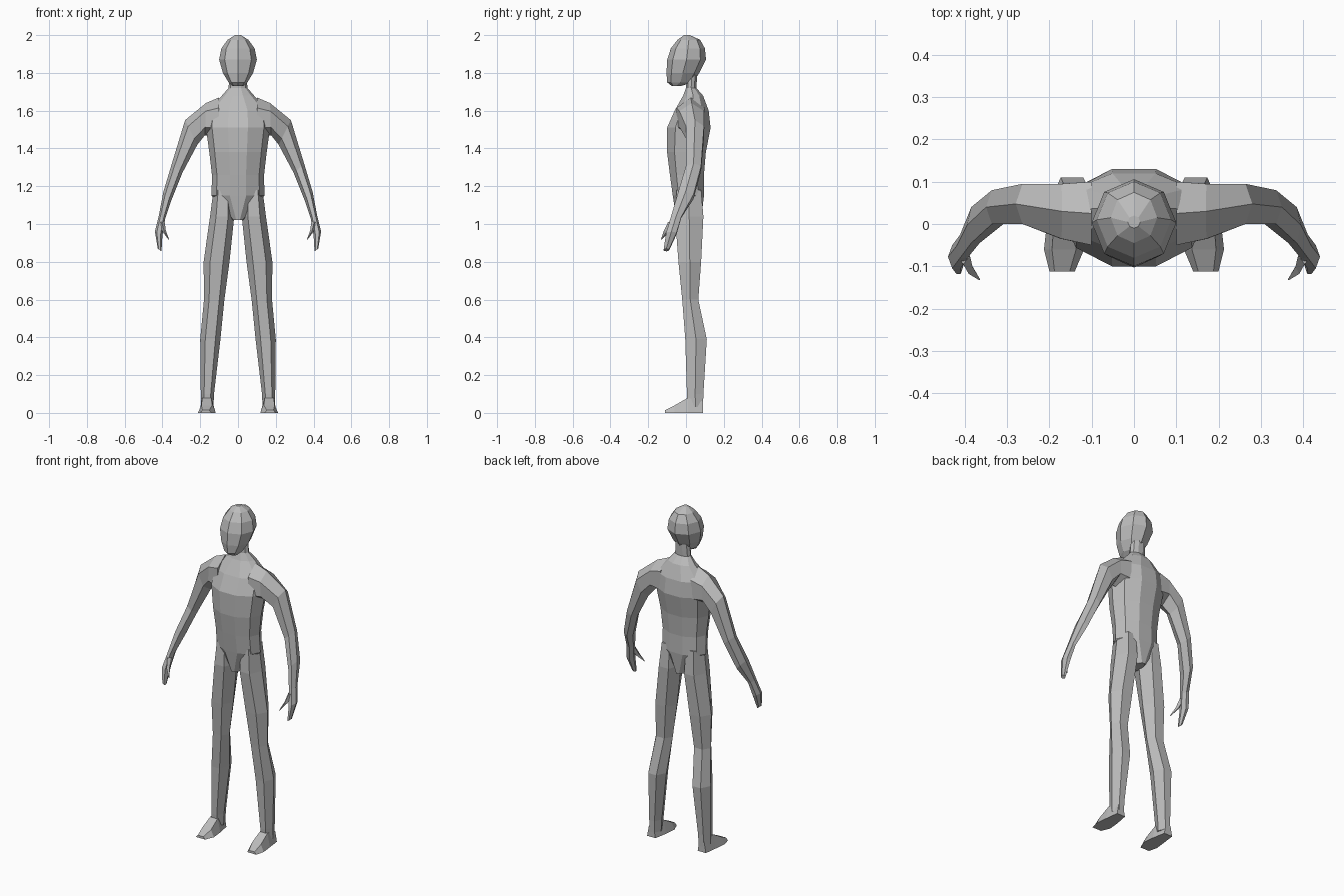
import bpy, bmesh
from math import sin, cos, tau
from mathutils import Vector

cube = bpy.data.objects.get("Cube")
if cube:
    bpy.data.objects.remove(cube)

grey = bpy.data.materials.new("plain grey")
grey.use_nodes = True
colour = (0.5, 0.5, 0.5, 1)
grey.diffuse_color = colour
grey.node_tree.nodes["Principled BSDF"].inputs["Base Color"].default_value = colour


def ring(sides, outer, inner, front, back):
    """Polygon spanning two (x, z) points sideways and front..back in y."""
    tallest = max(sin(tau * i / sides) for i in range(sides))
    a = Vector((outer[0], 0, outer[1]))
    b = Vector((inner[0], 0, inner[1]))
    points = []
    for i in range(sides):
        angle = tau * i / sides
        p = (a + b) / 2 + (a - b) / 2 * cos(angle)
        p.y = (front + back) / 2 + (back - front) / 2 * sin(angle) / tallest
        points.append(p)
    return points


def loft(name, rings, side=1):
    """Join rings of points into a closed flat-shaded body; side=-1 mirrors it."""
    bm = bmesh.new()
    loops = [[bm.verts.new((p.x * side, p.y, p.z)) for p in r] for r in rings]
    for low, high in zip(loops, loops[1:]):
        n = len(low)
        for i in range(n):
            j = (i + 1) % n
            bm.faces.new((low[i], low[j], high[j], high[i]))
    bm.faces.new(loops[0])
    bm.faces.new(loops[-1])
    bmesh.ops.recalc_face_normals(bm, faces=bm.faces)
    mesh = bpy.data.meshes.new(name)
    bm.to_mesh(mesh)
    bm.free()
    mesh.materials.append(grey)
    obj = bpy.data.objects.new(name, mesh)
    bpy.context.collection.objects.link(obj)
    return obj


def level_rings(sides, profile):
    """Centred horizontal rings from (height, half width, front, back)."""
    return [ring(sides, (w, z), (-w, z), f, b) for z, w, f, b in profile]


# Torso and neck
loft("torso", level_rings(10, [
    (1.02, 0.03, -0.05, 0.08),
    (1.15, 0.14, -0.07, 0.095),
    (1.26, 0.138, -0.085, 0.095),
    (1.38, 0.152, -0.10, 0.105),
    (1.51, 0.17, -0.10, 0.13),
    (1.60, 0.165, -0.06, 0.12),
    (1.68, 0.085, -0.015, 0.09),
    (1.72, 0.05, 0.0, 0.055),
    (1.80, 0.045, 0.0, 0.06)]))

# Head
loft("head", level_rings(8, [
    (1.73, 0.03, -0.075, -0.03),
    (1.75, 0.05, -0.10, 0.04),
    (1.80, 0.08, -0.103, 0.07),
    (1.87, 0.10, -0.10, 0.106),
    (1.93, 0.088, -0.08, 0.10),
    (1.975, 0.055, -0.045, 0.075),
    (2.0, 0.015, -0.01, 0.02)]))

# Arm with hand: outer point, inner point, front, back
arm = [
    ((0.10, 1.67), (0.10, 1.45), -0.05, 0.10),
    ((0.17, 1.64), (0.175, 1.47), -0.035, 0.095),
    ((0.28, 1.55), (0.215, 1.42), 0.0, 0.095),
    ((0.35, 1.32), (0.295, 1.27), 0.0, 0.08),
    ((0.395, 1.17), (0.355, 1.12), -0.045, 0.04),
    ((0.42, 1.04), (0.385, 1.03), -0.08, -0.025),
    ((0.44, 0.96), (0.40, 0.94), -0.105, -0.05),
    ((0.425, 0.87), (0.405, 0.855), -0.118, -0.09)]

# Thumb
thumb = [
    ((0.42, 1.01), (0.388, 1.01), -0.095, -0.055),
    ((0.40, 0.96), (0.382, 0.965), -0.118, -0.085),
    ((0.368, 0.917), (0.364, 0.917), -0.133, -0.129)]

# Leg: height, outer x, inner x, front, back
leg = [
    (1.18, 0.13, 0.03, -0.05, 0.08),
    (1.04, 0.148, 0.02, -0.058, 0.092),
    (0.80, 0.182, 0.045, -0.04, 0.08),
    (0.60, 0.18, 0.072, -0.02, 0.065),
    (0.39, 0.20, 0.093, -0.004, 0.11),
    (0.10, 0.197, 0.127, 0.005, 0.092),
    (0.03, 0.197, 0.13, 0.01, 0.09)]

# Foot: y, inner x, outer x, top height
foot = [
    (0.09, 0.14, 0.195, 0.06),
    (0.01, 0.125, 0.205, 0.08),
    (-0.06, 0.118, 0.213, 0.04),
    (-0.112, 0.14, 0.20, 0.014)]


def foot_section(y, x0, x1, top):
    inset = 0.2 * (x1 - x0)
    return [Vector(p) for p in ((x0, y, 0), (x1, y, 0),
                                (x1 - inset, y, top), (x0 + inset, y, top))]


for side, label in ((1, "left"), (-1, "right")):
    loft(label + "_arm", [ring(6, *r) for r in arm], side)
    loft(label + "_thumb", [ring(4, *r) for r in thumb], side)
    loft(label + "_leg",
         [ring(6, (o, z), (i, z), f, b) for z, o, i, f, b in leg], side)
    loft(label + "_foot", [foot_section(*s) for s in foot], side)
